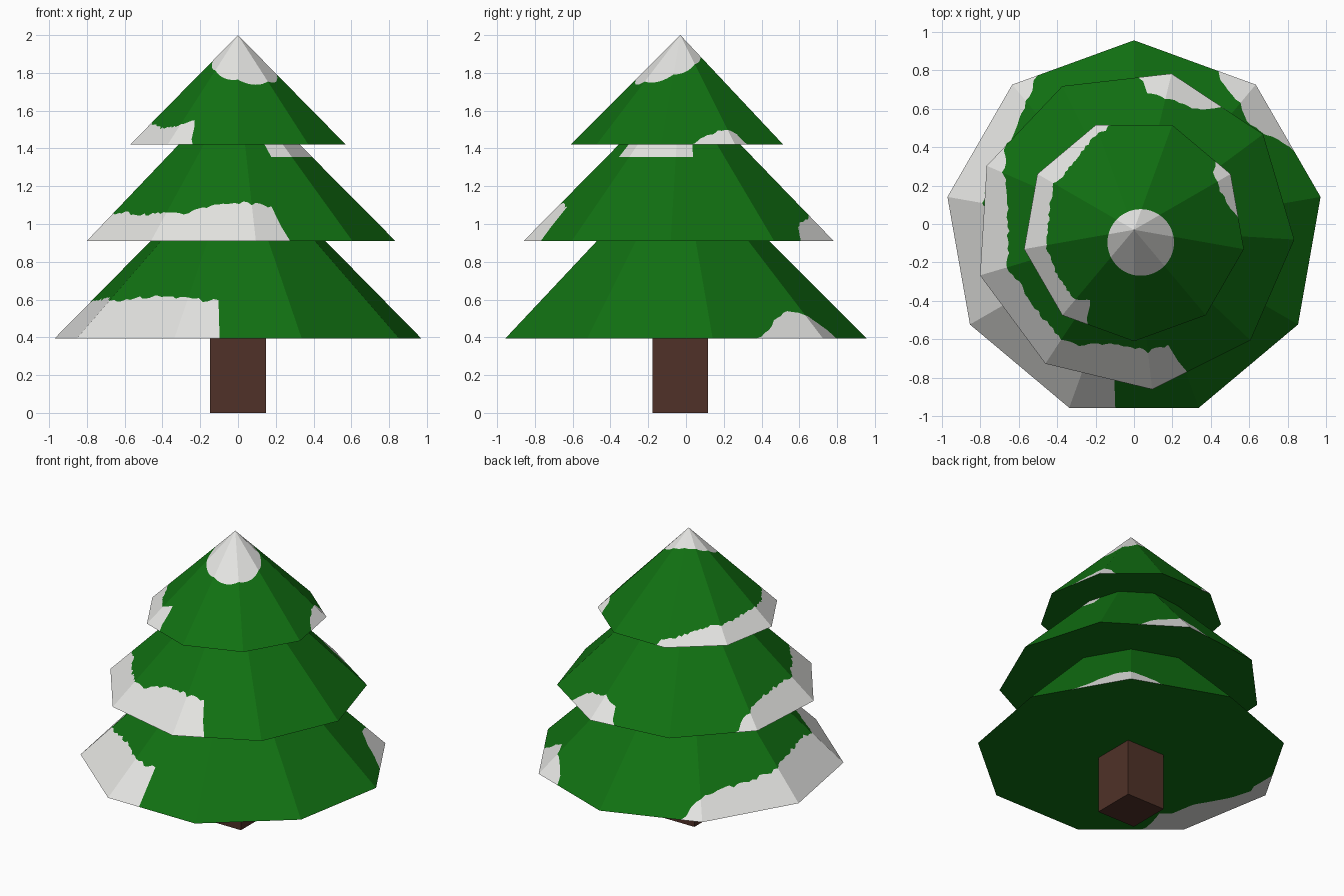
import bpy, bmesh, math, random

if "Cube" in bpy.data.objects:
    bpy.data.objects.remove(bpy.data.objects["Cube"])

random.seed(4)
CY = -0.03      # tree axis sits slightly in front of the origin
STEP = 2        # degrees per column; nine flat facets of 40 degrees


def material(name, rgb):
    m = bpy.data.materials.new(name)
    m.diffuse_color = (*rgb, 1)
    m.use_nodes = True
    m.node_tree.nodes["Principled BSDF"].inputs["Base Color"].default_value = m.diffuse_color
    return m


GREEN = material("needle_green", (0.0055, 0.165, 0.006))
SNOW = material("snow_white", (0.78, 0.78, 0.76))
BROWN = material("bark_brown", (0.08, 0.031, 0.021))


def profile(points, az):
    """Snow height at an azimuth, linear between (azimuth, height) points."""
    for (a0, h0), (a1, h1) in zip(points, points[1:]):
        if a0 <= az < a1:
            return h0 + (h1 - h0) * (az - a0) / (a1 - a0)
    return 0.0


def tier(name, z0, height, radius, corner, drifts, band=None, under=None):
    """Nine-sided cone with rim snow, an optional upper snow band, and a closed base."""
    bm = bmesh.new()
    columns = []
    for i in range(360 // STEP):
        az = corner + i * STEP
        off = (i * STEP) % 40 - 20
        rim = radius * math.cos(math.radians(20)) / math.cos(math.radians(off))
        a = az % 360
        h = max(profile(d, a) for d in drifts)
        if h > 0.04:
            h += random.uniform(-0.01, 0.01)
        lo, hi = band(a, rim) if band else (0.9, 0.9)
        u = profile(under, a) if under else 0.0
        c, s = math.cos(math.radians(az)), math.sin(math.radians(az))

        def point(t, lift):
            r = rim * (1 - t)
            return bm.verts.new((r * c, r * s + CY, z0 + height * t * lift))

        columns.append(([point(t, 1) for t in (0, h, lo, hi, 1)],
                        [point(t, 0) for t in (0, u, 1)]))
    for i, (side, base) in enumerate(columns):
        side2, base2 = columns[(i + 1) % len(columns)]
        for k in range(4):
            f = bm.faces.new((side[k], side2[k], side2[k + 1], side[k + 1]))
            f.material_index = 1 if k in (0, 2) else 0
        for k in range(2):
            f = bm.faces.new((base[k], base[k + 1], base2[k + 1], base2[k]))
            f.material_index = 1 if k == 0 else 0
    bmesh.ops.remove_doubles(bm, verts=bm.verts, dist=0.0002)
    bmesh.ops.dissolve_degenerate(bm, edges=bm.edges, dist=0.0002)
    mesh = bpy.data.meshes.new(name)
    bm.to_mesh(mesh)
    bm.free()
    mesh.materials.append(GREEN)
    mesh.materials.append(SNOW)
    ob = bpy.data.objects.new(name, mesh)
    bpy.context.collection.objects.link(ob)


# Snow patch under the top tier, on the right of the middle tier
def sheltered_band(a, rim):
    a = (a + 180) % 360 - 180
    return (0.53, 0.75) if -62 < a < 12 else (0.64, 0.64)


# Snow cap on the tip: a circle seen from above, slightly off axis
def tip_cap(a, rim):
    ox, oy, r = 0.035, -0.066, 0.173
    c, s = math.cos(math.radians(a)), math.sin(math.radians(a))
    d = ox * c + oy * s
    dist = d + math.sqrt(d * d - ox * ox - oy * oy + r * r)
    return 1 - dist / rim, 1


# Bottom tier
tier("bottom_branches", 0.395, 0.985, 0.985, 10, [
    [(123, 0), (127, .08), (133, .13), (150, .15), (165, .17), (175, .2), (200, .22),
     (215, .2), (225, .22), (240, .23), (250, .21), (262, .2), (263.5, 0)],
    [(27, 0), (32, .05), (37, .11), (42, .14), (50, .13), (56, .09), (60, .05), (62, 0)]],
    under=[(155, 0), (166, .1), (179, .125), (197, .22), (216, .22), (225, 0)])

# Middle tier
tier("middle_branches", 0.91, 0.84, 0.835, 36.5, [
    [(148, 0), (153, .093), (164, .153), (184, .17), (205, .18), (218, .165), (236, .175),
     (245, .175), (258, .225), (273, .24), (285, .22), (288, .2), (289, 0)],
    [(54.4, 0), (58, .06), (65.6, .12), (76.7, .155), (85, .115), (87, 0)]],
    band=sheltered_band)

# Top tier
tier("top_branches", 1.42, 0.58, 0.58, 30, [
    [(103.6, 0), (106, .055), (125, .113), (145, .175), (163, .17), (189, .2),
     (209, .15), (225, .165), (238, .22), (241, .16), (242.5, 0)],
    [(7, 0), (12.4, .06), (25, .13), (35.5, .12), (39, 0)]],
    band=tip_cap)

# Trunk
bpy.ops.mesh.primitive_cube_add(size=1, location=(0, CY, 0.2))
trunk = bpy.context.object
trunk.name = "trunk"
trunk.scale = (0.294, 0.294, 0.4)
trunk.data.materials.append(BROWN)
